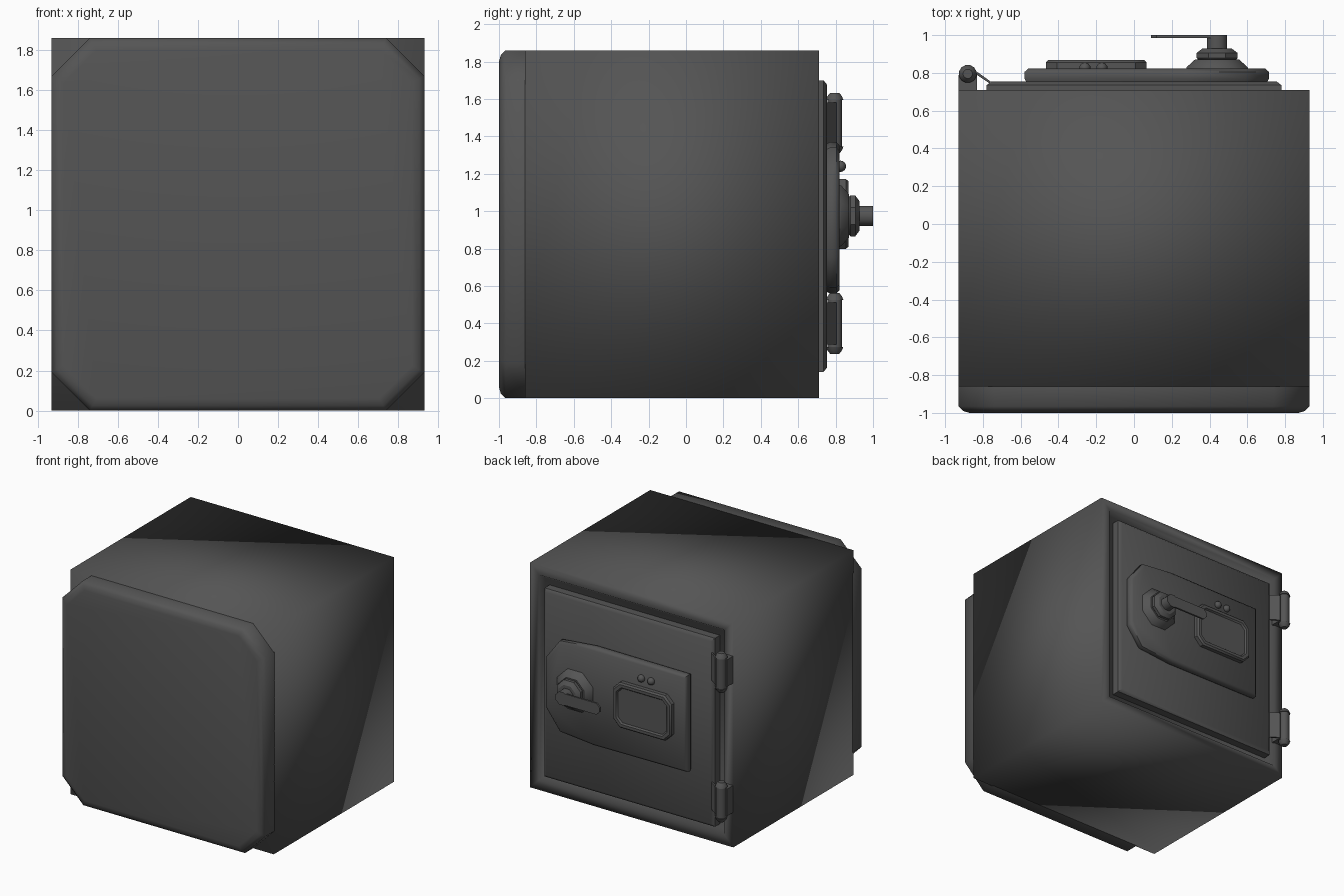
import bpy, bmesh, math
from mathutils import Matrix

if "Cube" in bpy.data.objects:
    bpy.data.objects.remove(bpy.data.objects["Cube"])

grey = bpy.data.materials.new("dark grey steel")
grey.diffuse_color = (0.09, 0.09, 0.09, 1)
grey.use_nodes = True
grey.node_tree.nodes["Principled BSDF"].inputs["Base Color"].default_value = grey.diffuse_color
CZ = 0.93   # mid height of the safe


def finish(name, bm, angle=35):
    bmesh.ops.recalc_face_normals(bm, faces=bm.faces)
    me = bpy.data.meshes.new(name)
    bm.to_mesh(me)
    bm.free()
    me.materials.append(grey)
    ob = bpy.data.objects.new(name, me)
    bpy.context.collection.objects.link(ob)
    bpy.ops.object.select_all(action='DESELECT')
    ob.select_set(True)
    bpy.context.view_layer.objects.active = ob
    bpy.ops.object.shade_smooth_by_angle(angle=math.radians(angle))
    return ob


def loft(name, rings, angle=35):
    """Join (y, [(x, z), ...]) rings into a closed solid."""
    bm = bmesh.new()
    loops = [[bm.verts.new((x, y, z)) for x, z in pts] for y, pts in rings]
    n = len(loops[0])
    for a, b in zip(loops, loops[1:]):
        for i in range(n):
            j = (i + 1) % n
            bm.faces.new((a[i], a[j], b[j], b[i]))
    bm.faces.new(loops[0])
    bm.faces.new(loops[-1])
    return finish(name, bm, angle)


def rect(cx, cz, hx, hz):
    return [(cx - hx, cz - hz), (cx + hx, cz - hz), (cx + hx, cz + hz), (cx - hx, cz + hz)]


def octa(cx, cz, hx, hz, c):
    """Rectangle with cut corners."""
    q = [(hx, hz - c), (hx - c, hz), (c - hx, hz), (-hx, hz - c),
         (-hx, c - hz), (c - hx, -hz), (hx - c, -hz), (hx, c - hz)]
    return [(cx + x, cz + z) for x, z in q]


def disc(cx, cz, r, n=8):
    return [(cx + r * math.cos((i + .5) * math.tau / n), cz + r * math.sin((i + .5) * math.tau / n))
            for i in range(n)]


# cabinet with a shallow recess around the door
loft("cabinet", [(-0.86, rect(0, CZ, .93, .93)), (0.71, rect(0, CZ, .93, .93)),
                 (0.71, rect(0, CZ, .85, .85)), (0.67, rect(0, CZ, .82, .82))], 100)

# thick cut-corner plate on the plain side
loft("rear_plate", [(-0.85, octa(0, CZ, .93, .93, .19)), (-0.965, octa(0, CZ, .93, .93, .19)),
                    (-0.99, octa(0, CZ, .905, .905, .18)), (-1.0, octa(0, CZ, .87, .87, .165))], 50)

# door slab with sloped edge
loft("door", [(0.66, rect(0, .92, .78, .78)), (0.735, rect(0, .92, .78, .78)),
              (0.755, rect(0, .92, .755, .755))], 50)

# lock plate, one end rounded off
half = [(-.58, .40), (.28, .405), (.59, .375), (.715, .21)]


def lock_ring(d):
    s = [(x + (d if x < 0 else -d * max(0, x - .28) / .43), z - d) for x, z in half]
    return [(x, .965 - z) for x, z in s] + [(x, .965 + z) for x, z in reversed(s)]


loft("lock_plate", [(0.74, lock_ring(.015)), (0.77, lock_ring(0)),
                    (0.805, lock_ring(0)), (0.822, lock_ring(.02))], 50)

# keypad frame with sunken face
PX, PZ = -.20, .985
loft("keypad", [(0.81, octa(PX, PZ, .267, .187, .06)), (0.855, octa(PX, PZ, .267, .187, .06)),
                (0.868, octa(PX, PZ, .255, .175, .055)), (0.868, octa(PX, PZ, .232, .152, .045)),
                (0.855, octa(PX, PZ, .222, .142, .04))])

# two indicator lamps
for i, x in enumerate((-.26, -.17)):
    bm = bmesh.new()
    bmesh.ops.create_uvsphere(bm, u_segments=10, v_segments=8, radius=.03,
                              matrix=Matrix.Translation((x, .826, 1.24)))
    finish(f"lamp_{i}", bm, 60)

# handle: stepped hub, spindle and lever
HX, HZ = .44, .975
loft("handle_base", [(0.81, disc(HX, HZ, .18)), (0.83, disc(HX, HZ, .175)), (0.872, disc(HX, HZ, .125))])
loft("handle_collar", [(0.865, disc(HX, HZ, .105)), (0.88, disc(HX, HZ, .118)),
                       (0.905, disc(HX, HZ, .118)), (0.928, disc(HX, HZ, .085))])
loft("handle_spindle", [(0.92, disc(HX, HZ, .058)), (1.0, disc(HX, HZ, .058))], 50)
lever = octa(.285, HZ, .195, .047, .03)
loft("handle_lever", [(0.985, lever), (1.0, lever)])

# hinges: barrel with caps, mounting block and leaf to the door
for label, zc in (("lower", .40), ("upper", 1.47)):
    bm = bmesh.new()
    prof = [(-.163, .025), (-.145, .04), (-.125, .048), (-.125, .041), (-.112, .041),
            (.112, .041), (.125, .041), (.125, .048), (.145, .04), (.163, .025)]
    rings = []
    for z, r in prof:
        rings.append([bm.verts.new((-.88 + x, .795 + y, zc + z)) for x, y in disc(0, 0, r, 12)])
    for a, b in zip(rings, rings[1:]):
        for i in range(12):
            j = (i + 1) % 12
            bm.faces.new((a[i], a[j], b[j], b[i]))
    bm.faces.new(rings[0])
    bm.faces.new(rings[-1])
    finish(f"{label}_hinge_barrel", bm)
    # side outlines (x, y) pushed up in z
    for part, outline in (("block", [(-.928, .70), (-.832, .70), (-.832, .79), (-.928, .79)]),
                          ("leaf", [(-.84, .795), (-.765, .745), (-.76, .755), (-.83, .805)])):
        bm = bmesh.new()
        f = bm.faces.new([bm.verts.new((x, y, zc - .112)) for x, y in outline])
        up = bmesh.ops.extrude_face_region(bm, geom=[f])
        bmesh.ops.translate(bm, vec=(0, 0, .224),
                            verts=[v for v in up['geom'] if isinstance(v, bmesh.types.BMVert)])
        finish(f"{label}_hinge_{part}", bm)
